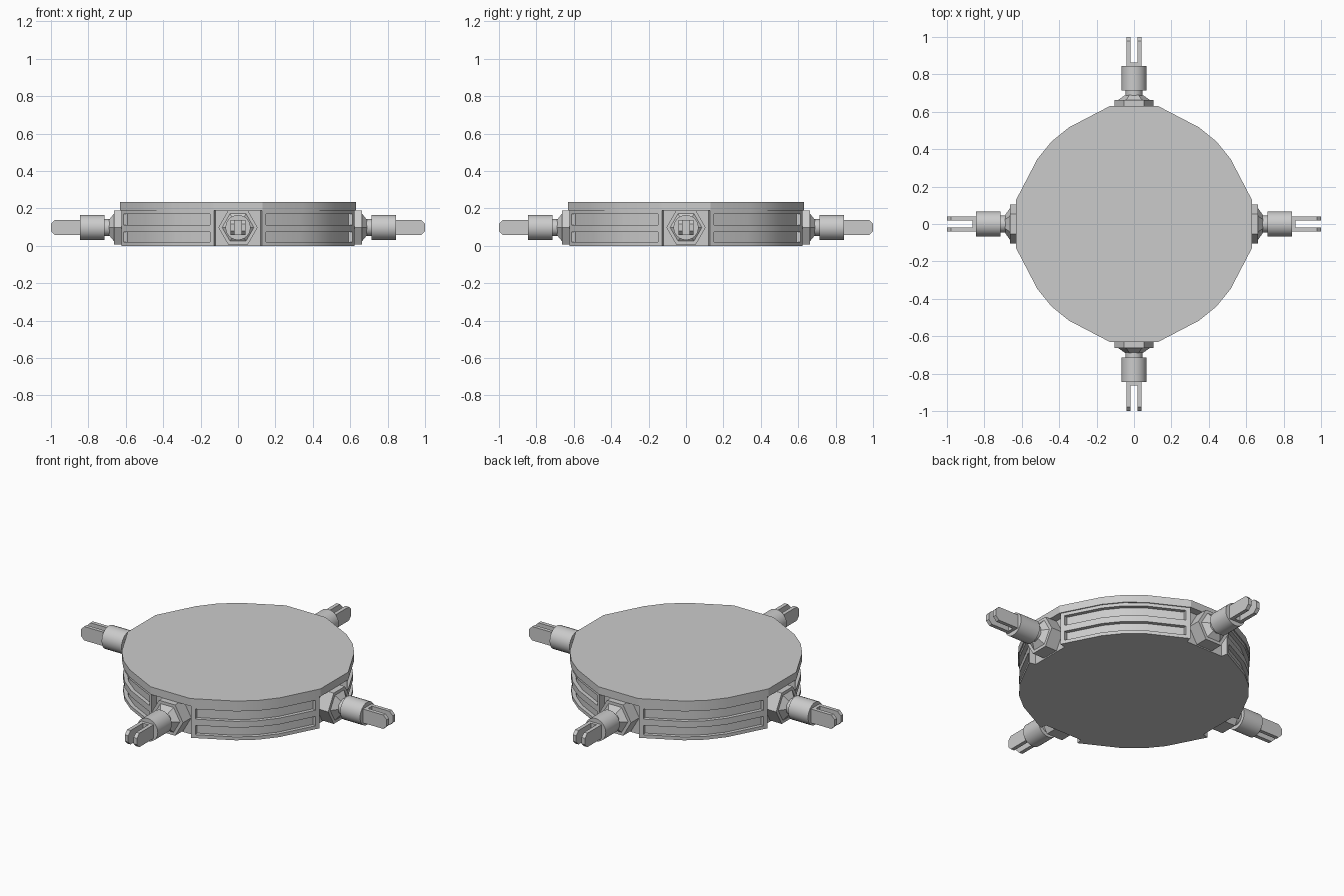
import bpy, bmesh, math
from mathutils import Matrix, Vector

cube = bpy.data.objects.get("Cube")
if cube:
    bpy.data.objects.remove(cube, do_unlink=True)

grey = bpy.data.materials.new("light grey metal")
grey.use_nodes = True
colour = (0.6, 0.6, 0.6, 1)
grey.diffuse_color = colour
grey.node_tree.nodes["Principled BSDF"].inputs["Base Color"].default_value = colour

AXIS_Z = 0.098  # height of the docking port axis


def loft(bm, rings):
    """Skin a stack of equal rings and cap both ends."""
    loops = [[bm.verts.new(p) for p in ring] for ring in rings]
    n = len(loops[0])
    for a, b in zip(loops, loops[1:]):
        for i in range(n):
            j = (i + 1) % n
            bm.faces.new((a[i], a[j], b[j], b[i]))
    bm.faces.new(loops[0][::-1])
    bm.faces.new(loops[-1])


def prism(bm, outline, z0, z1):
    loft(bm, [[(p[0], p[1], z) for p in outline] for z in (z0, z1)])


def ring(y, r, n):
    return [(r * math.cos(2 * math.pi * i / n), y,
             AXIS_Z + r * math.sin(2 * math.pi * i / n)) for i in range(n)]


def finish(bm, name, turn=0):
    bmesh.ops.recalc_face_normals(bm, faces=bm.faces)
    bm.transform(Matrix.Rotation(turn * math.pi / 2, 4, 'Z'))
    mesh = bpy.data.meshes.new(name)
    bm.to_mesh(mesh)
    bm.free()
    mesh.materials.append(grey)
    ob = bpy.data.objects.new(name, mesh)
    bpy.context.collection.objects.link(ob)
    bpy.ops.object.select_all(action='DESELECT')
    ob.select_set(True)
    bpy.context.view_layer.objects.active = ob
    bpy.ops.object.shade_smooth_by_angle(angle=math.radians(25))


def four_sides(points):
    """Repeat a quarter outline clockwise around the hub."""
    return [Matrix.Rotation(-k * math.pi / 2, 2) @ p for k in range(4) for p in points]


# Quarter of the hub outline
quarter = [Vector(p) for p in
           ((0.13, 0.63), (0.347, 0.517), (0.441, 0.441), (0.517, 0.347), (0.63, 0.13))]
outer = [p * 0.99 for p in quarter]
inner = [p * 0.965 for p in outer]

# Top plate
bm = bmesh.new()
prism(bm, four_sides(quarter), 0.19, 0.235)
finish(bm, "top_plate")

# Core with a notch for each port
bm = bmesh.new()
prism(bm, four_sides([outer[0] * 0.94] + inner + [outer[-1] * 0.94]), 0, 0.19)
finish(bm, "hub_core")

sides = ("back", "left", "front", "right")
turns = (0, 3, 2, 1)
for side, turn in zip(sides, turns):
    # Ribs and end posts that frame the two long side slots
    bm = bmesh.new()
    for z0, z1 in ((0, 0.02), (0.075, 0.112), (0.171, 0.19)):
        prism(bm, outer + inner[::-1], z0, z1)
    for a, b in ((0, 1), (4, 3)):
        post = [outer[a], outer[a].lerp(outer[b], 0.1),
                inner[a].lerp(inner[b], 0.1), inner[a]]
        for z0, z1 in ((0.02, 0.075), (0.112, 0.171)):
            prism(bm, post, z0, z1)
    finish(bm, side + "_slot_frame", turn)

    # Hexagonal flange with tapered collar
    bm = bmesh.new()
    loft(bm, [ring(0.585, 0.105, 6), ring(0.663, 0.105, 6),
              ring(0.663, 0.085, 6), ring(0.69, 0.047, 6)])
    finish(bm, side + "_port_flange", turn)

    # Neck and barrel
    bm = bmesh.new()
    loft(bm, [ring(0.66, 0.045, 24), ring(0.715, 0.045, 24), ring(0.715, 0.067, 24),
              ring(0.845, 0.067, 24)])
    finish(bm, side + "_port_barrel", turn)

    # Fork: two prongs with chamfered tips joined by a low block
    bm = bmesh.new()
    h, c = 0.041, 0.022
    tip = [(0.84, -h), (1 - c, -h), (1, -h + c), (1, h - c), (1 - c, h), (0.84, h)]
    for s in (-1, 1):
        loft(bm, [[(s * x, y, AXIS_Z + z) for y, z in tip] for x in (0.018, 0.04)])
    block = [(0.84, -h), (0.863, -h), (0.863, h), (0.84, h)]
    loft(bm, [[(x, y, AXIS_Z + z) for y, z in block] for x in (-0.018, 0.018)])
    finish(bm, side + "_port_fork", turn)
